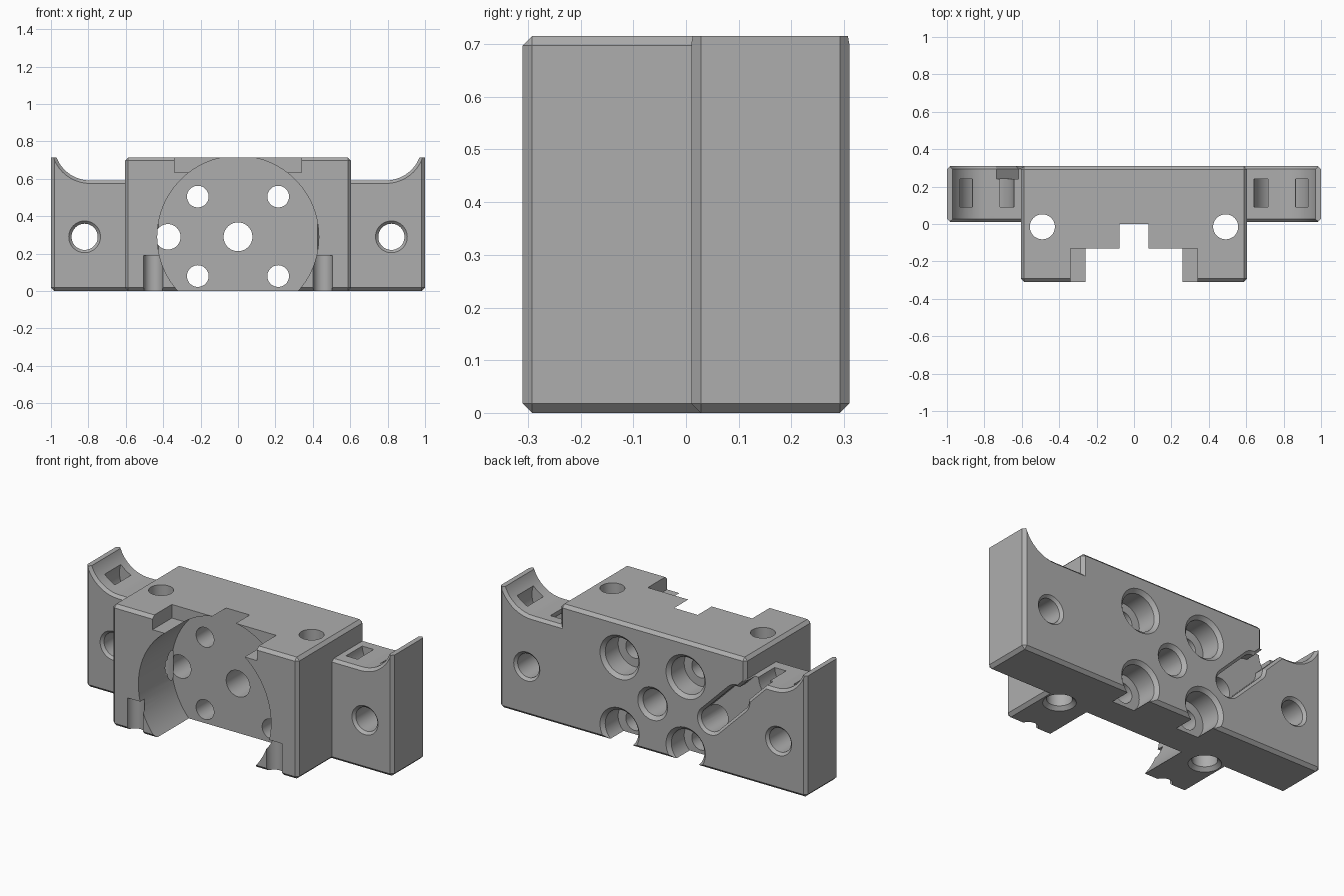
import bpy, bmesh, math
from mathutils import Matrix, Vector

if "Cube" in bpy.data.objects:
    bpy.data.objects.remove(bpy.data.objects["Cube"], do_unlink=True)

grey = bpy.data.materials.new("plain_grey")
grey.use_nodes = True
COLOUR = (0.42, 0.42, 0.42, 1)
grey.diffuse_color = COLOUR
grey.node_tree.nodes["Principled BSDF"].inputs["Base Color"].default_value = COLOUR

HEIGHT, BACK, FRONT = 0.715, 0.31, -0.31
CHAMFER = 0.018
BORE_Z = 0.29


def finish(name, bm):
    bmesh.ops.recalc_face_normals(bm, faces=bm.faces)
    mesh = bpy.data.meshes.new(name)
    bm.to_mesh(mesh)
    bm.free()
    mesh.materials.append(grey)
    ob = bpy.data.objects.new(name, mesh)
    bpy.context.collection.objects.link(ob)
    return ob


def box(name, lo, hi, chamfer=0):
    bm = bmesh.new()
    bmesh.ops.create_cube(bm, size=1)
    lo, hi = Vector(lo), Vector(hi)
    for v in bm.verts:
        v.co = Vector([(a + b) / 2 + c * (b - a) for a, b, c in zip(lo, hi, v.co)])
    if chamfer:
        bmesh.ops.bevel(bm, geom=bm.edges[:], offset=chamfer, segments=1,
                        profile=0.5, affect='EDGES')
    return finish(name, bm)


def bore(name, p, q, sections, ring=False, vertical=False, half=24):
    """Round or slot-shaped cutter from p to q, lofted through (depth, radius) sections."""
    bm = bmesh.new()
    p, q = Vector(p), Vector(q)
    heading = math.atan2(q.y - p.y, q.x - p.x)
    loops = []
    for depth, r in sections:
        loop = []
        for centre, start in ((q, -math.pi / 2), (p, math.pi / 2)):
            # a round hole skips the doubled end points
            count = half if p == q else half + 1
            for i in range(count):
                a = heading + start + math.pi * i / half
                loop.append(bm.verts.new((centre.x + r * math.cos(a), depth,
                                          centre.y + r * math.sin(a))))
        loops.append(loop)
    pairs = list(zip(loops, loops[1:]))
    if ring:
        pairs.append((loops[-1], loops[0]))
    else:
        bm.faces.new(loops[0])
        bm.faces.new(loops[-1])
    for a, b in pairs:
        for i in range(len(a)):
            j = (i + 1) % len(a)
            bm.faces.new((a[i], a[j], b[j], b[i]))
    if vertical:
        # depth runs up z, and the second coordinate becomes y
        bm.transform(Matrix(((1, 0, 0, 0), (0, 0, 1, 0), (0, 1, 0, 0), (0, 0, 0, 1))))
    return finish(name, bm)


def combine(target, other, operation='DIFFERENCE'):
    mod = target.modifiers.new("join", 'BOOLEAN')
    mod.operation = operation
    mod.solver = 'EXACT'
    mod.object = other
    bpy.context.view_layer.objects.active = target
    bpy.ops.object.modifier_apply(modifier=mod.name)
    bpy.data.objects.remove(other, do_unlink=True)


def hole(target, x, z, sections, **kw):
    combine(target, bore("cutter", (x, z), (x, z), sections, **kw))


# Central block
body = box("mounting_block", (-0.605, FRONT, 0), (0.605, BACK, HEIGHT), CHAMFER)

# Side ears with a scooped, chamfered top and a curved strap tunnel
for s in (-1, 1):
    xs = sorted((s * 0.3, s * 1.0))
    ear = box("ear", (xs[0], 0.01, 0), (xs[1], BACK, 0.9), CHAMFER)
    combine(ear, box("cutter", (-2, -1, HEIGHT), (2, 1, 2)))
    r = 0.194
    combine(ear, bore("cutter", (s * 0.79, 0.785), (s * 0.2, 0.785),
                      [(-0.01, r + 0.036), (0.026, r), (0.294, r), (0.33, r + 0.036)]))
    hole(ear, s * 0.79, 0.6, [(0.09, 0.075), (0.09, 0.15), (0.24, 0.15), (0.24, 0.075)],
         ring=True)
    hole(ear, s * 0.82, BORE_Z,
         [(-0.01, 0.105), (0.025, 0.07), (0.295, 0.07), (0.33, 0.105)])
    combine(body, ear, 'UNION')

# Round front pocket and the wider step at its top
hole(body, 0, BORE_Z, [(-0.5, 0.432), (0.0, 0.432)], half=48)
combine(body, box("cutter", (-0.34, -0.5, 0.635), (0.34, -0.13, 1)))

# Centre hole
hole(body, 0, BORE_Z, [(-0.1, 0.077), (0.29, 0.077), (0.33, 0.117)])

# Four counterbored screw holes
for x in (-0.215, 0.215):
    for z in (0.08, 0.505):
        hole(body, x, z, [(-0.1, 0.058), (0.17, 0.058), (0.17, 0.108),
                          (0.29, 0.108), (0.33, 0.148)])

# Cable hole with its diagonal groove running out over the ear
start = (-0.375, BORE_Z)
hole(body, *start, [(-0.06, 0.068), (0.35, 0.068)])
for end, r in (((-0.55, 0.465), 0.068), ((-0.8, 0.715), 0.042)):
    combine(body, bore("cutter", start, end, [(0.24, r), (0.295, r), (0.33, r + 0.035)]))

# Vertical bolt holes and the short channels in the front face
for s in (-1, 1):
    hole(body, s * 0.49, -0.015,
         [(-0.02, 0.107), (0.02, 0.067), (0.9, 0.067)], vertical=True)
    hole(body, s * 0.453, FRONT, [(-0.1, 0.051), (0.19, 0.051)], vertical=True)

bpy.ops.object.select_all(action='DESELECT')
body.select_set(True)
bpy.context.view_layer.objects.active = body
bpy.ops.object.shade_smooth_by_angle(angle=math.radians(25))
